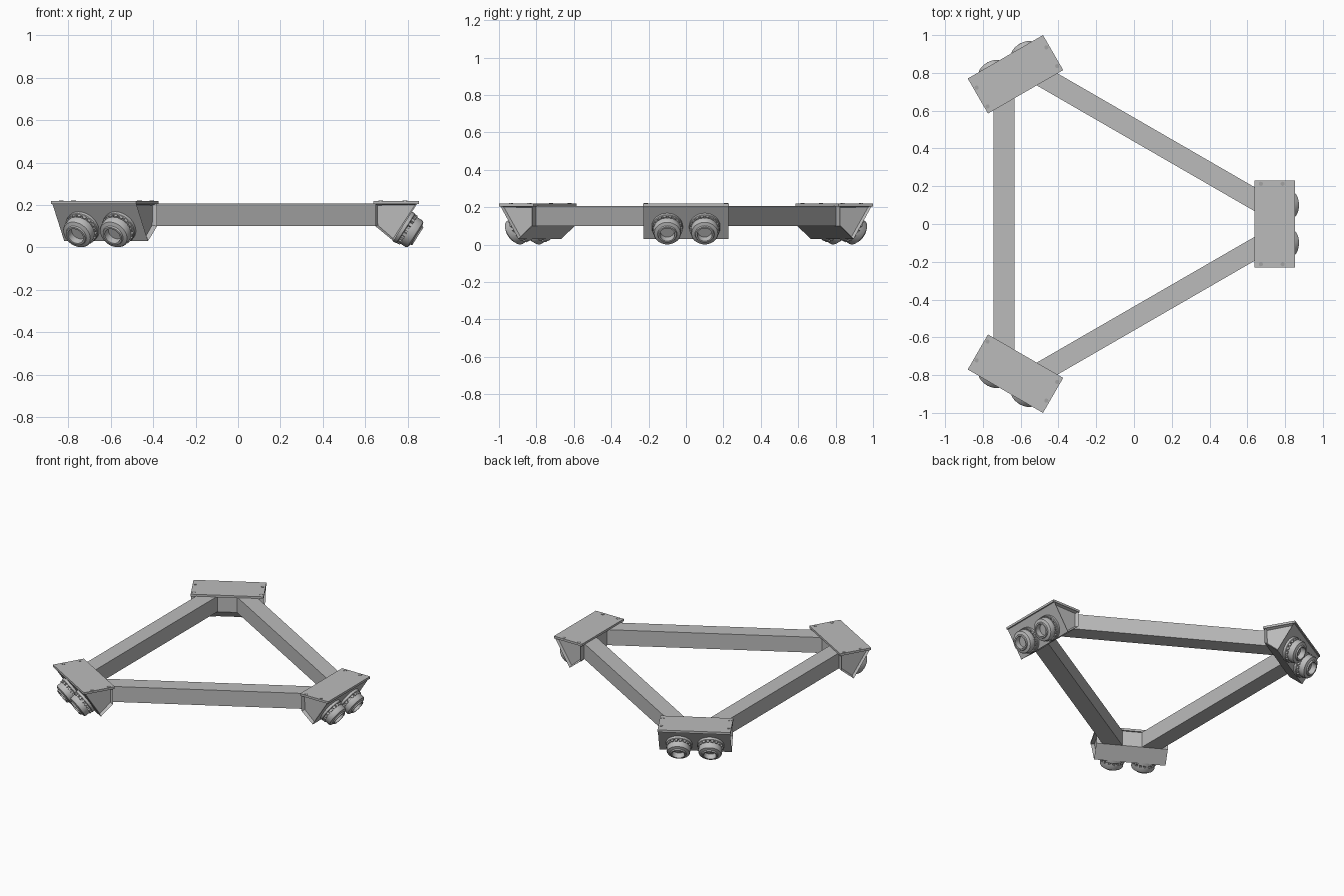
import bpy, bmesh, math
from mathutils import Matrix, Vector

if "Cube" in bpy.data.objects:
    bpy.data.objects.remove(bpy.data.objects["Cube"], do_unlink=True)


def material(name, v):
    m = bpy.data.materials.new(name)
    m.use_nodes = True
    m.diffuse_color = (v, v, v, 1)
    m.node_tree.nodes["Principled BSDF"].inputs["Base Color"].default_value = (v, v, v, 1)
    return m


GREY = material("light grey", 0.5)
SCREW = material("screw grey", 0.36)
CENTRE = Matrix.Translation((-0.17, 0, 0))


def finish(name, bm, matrix, mat=GREY, smooth=False):
    bmesh.ops.recalc_face_normals(bm, faces=bm.faces)
    me = bpy.data.meshes.new(name)
    bm.to_mesh(me)
    bm.free()
    me.materials.append(mat)
    ob = bpy.data.objects.new(name, me)
    bpy.context.collection.objects.link(ob)
    ob.matrix_world = matrix
    if smooth:
        bpy.ops.object.select_all(action='DESELECT')
        ob.select_set(True)
        bpy.context.view_layer.objects.active = ob
        bpy.ops.object.shade_smooth_by_angle(angle=math.radians(35))
    return ob


def add_box(bm, lo, hi, matrix=Matrix()):
    lo, hi = Vector(lo), Vector(hi)
    size = hi - lo
    m = matrix @ Matrix.Translation((lo + hi) / 2) @ Matrix.Diagonal((*size, 1))
    bmesh.ops.create_cube(bm, size=1, matrix=m)


def box(name, lo, hi, matrix):
    bm = bmesh.new()
    add_box(bm, lo, hi)
    return finish(name, bm, matrix)


def housing(name, matrix):
    # wedge section extruded sideways, with recessed end panels
    profile = [(0.818, 0.207), (0.818, 0.1), (0.903, 0.03), (1.015, 0.207)]
    bm = bmesh.new()
    face = bm.faces.new([bm.verts.new((x, -0.228, z)) for x, z in profile])
    ext = bmesh.ops.extrude_face_region(bm, geom=[face])
    verts = [g for g in ext["geom"] if isinstance(g, bmesh.types.BMVert)]
    bmesh.ops.translate(bm, verts=verts, vec=(0, 0.456, 0))
    bmesh.ops.recalc_face_normals(bm, faces=bm.faces)
    ends = [f for f in bm.faces if abs(f.normal.y) > 0.9]
    bmesh.ops.inset_individual(bm, faces=ends, thickness=0.012, depth=0)
    for f in ends:
        bmesh.ops.translate(bm, verts=f.verts[:], vec=f.normal * -0.02)
    finish(name, bm, matrix)


def lamp(name, matrix):
    # turned barrel around local z: flange, neck, barrel, rim and bore
    profile = [(0.083, -0.004), (0.083, 0.016), (0.079, 0.02), (0.068, 0.02), (0.068, 0.032),
               (0.074, 0.032), (0.074, 0.064), (0.070, 0.071), (0.052, 0.077), (0.049, 0.085),
               (0.040, 0.085), (0.037, 0.05), (0, 0.05)]
    bm = bmesh.new()
    vs = [bm.verts.new((r, 0, z)) for r, z in profile]
    edges = [bm.edges.new(p) for p in zip(vs, vs[1:])]
    bmesh.ops.spin(bm, geom=vs + edges, cent=(0, 0, 0), axis=(0, 0, 1),
                   angle=math.tau, steps=40, use_merge=True)
    bmesh.ops.remove_doubles(bm, verts=bm.verts, dist=1e-5)
    # grip teeth around the neck
    for i in range(18):
        add_box(bm, (0.06, -0.008, 0.018), (0.080, 0.008, 0.034),
                Matrix.Rotation(math.tau * i / 18, 4, 'Z'))
    finish(name, bm, matrix, smooth=True)


# direction the slanted lamp face points
axis = Vector((0.845, 0, -0.535))
lamp_turn = axis.to_track_quat('Z', 'Y').to_matrix().to_4x4()

for label, degrees in (("left", 0), ("back_right", 120), ("front_right", 240)):
    place = CENTRE @ Matrix.Rotation(math.radians(degrees), 4, 'Z')

    # corner bracket
    housing(label + "_housing", place)
    box(label + "_top_plate", (0.808, -0.23, 0.205), (1.022, 0.23, 0.22), place)

    # pair of lamps on the slanted face
    for side, y in (("a", -0.1), ("b", 0.1)):
        base = Matrix.Translation((0.946, y, 0.0985))
        lamp(label + "_lamp_" + side, place @ base @ lamp_turn)

    # screw heads at the plate corners
    bm = bmesh.new()
    for x in (0.842, 0.957):
        for y in (-0.213, 0.213):
            bmesh.ops.create_cone(bm, cap_ends=True, segments=14, radius1=0.011, radius2=0.011,
                                  depth=0.004, matrix=Matrix.Translation((x, y, 0.22)))
    finish(label + "_screws", bm, place, SCREW)

    # beam on the side opposite this bracket
    box(label + "_opposite_beam", (-0.573, -0.68, 0.1), (-0.463, 0.68, 0.207), place)
